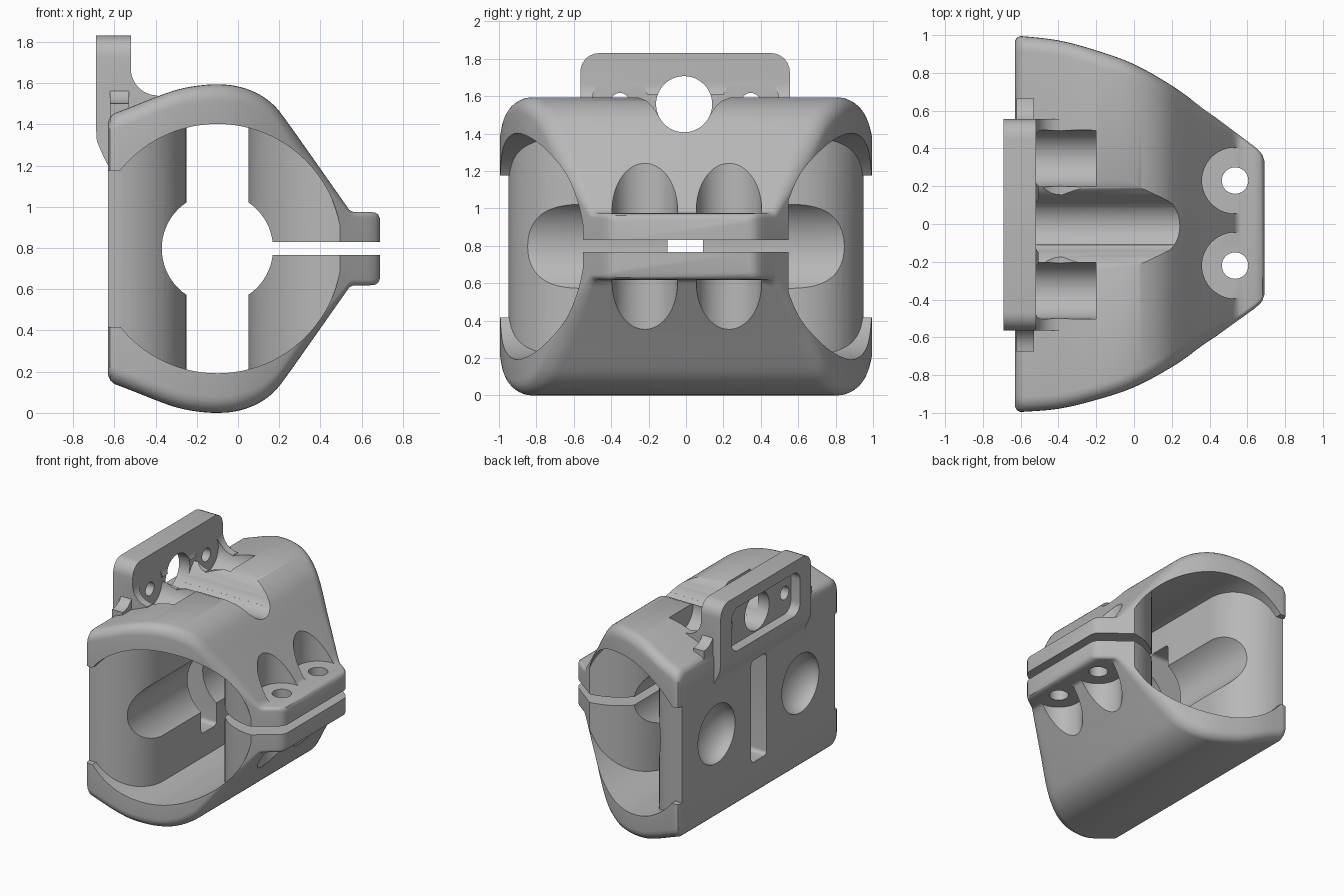
import bpy, bmesh
from math import cos, sin, pi, radians

if "Cube" in bpy.data.objects:
    bpy.data.objects.remove(bpy.data.objects["Cube"])

ZC = 0.797  # height of the clamp axis
grey = bpy.data.materials.new("plain grey")
grey.use_nodes = True
grey.diffuse_color = (0.48, 0.48, 0.48, 1)
grey.node_tree.nodes["Principled BSDF"].inputs["Base Color"].default_value = grey.diffuse_color


def make_object(name, bm):
    bmesh.ops.recalc_face_normals(bm, faces=bm.faces)
    mesh = bpy.data.meshes.new(name)
    bm.to_mesh(mesh)
    bm.free()
    obj = bpy.data.objects.new(name, mesh)
    bpy.context.collection.objects.link(obj)
    return obj


def arc(cx, cy, r, a0=0, a1=360, n=64):
    closed = abs(a1 - a0) == 360
    steps = n if closed else n + 1
    angles = [radians(a0 + (a1 - a0) * i / n) for i in range(steps)]
    return [(cx + r * cos(a), cy + r * sin(a)) for a in angles]


def place(axis, p, t):
    return {"x": (t, p[0], p[1]), "y": (p[0], t, p[1]), "z": (p[0], p[1], t)}[axis]


def prism(name, points, axis, start, end):
    bm = bmesh.new()
    a, b = ([bm.verts.new(place(axis, p, t)) for p in points] for t in (start, end))
    bm.faces.new(a)
    bm.faces.new(b)
    for i in range(len(a)):
        j = (i + 1) % len(a)
        bm.faces.new((a[i], a[j], b[j], b[i]))
    return make_object(name, bm)


def box_points(x0, x1, y0, y1):
    return [(x0, y0), (x1, y0), (x1, y1), (x0, y1)]


def rounded_points(x0, x1, y0, y1, r):
    corners = ((x1 - r, y1 - r, 0), (x0 + r, y1 - r, 90),
               (x0 + r, y0 + r, 180), (x1 - r, y0 + r, 270))
    return [p for cx, cy, a in corners for p in arc(cx, cy, r, a, a + 90, 6)]


def combine(target, other, operation):
    mod = target.modifiers.new("shape", "BOOLEAN")
    mod.operation = operation
    mod.solver = "EXACT"
    mod.object = other
    bpy.context.view_layer.objects.active = target
    bpy.ops.object.modifier_apply(modifier=mod.name)
    bpy.data.objects.remove(other)


def cut(target, *shape):
    combine(target, prism("cutter", *shape), "DIFFERENCE")


def curve_value(keys, x):
    # Smooth interpolation through (x, value) keys
    def slope(k):
        a, b = keys[max(k - 1, 0)], keys[min(k + 1, len(keys) - 1)]
        return (b[1] - a[1]) / (b[0] - a[0])
    for k in range(len(keys) - 1):
        (x0, v0), (x1, v1) = keys[k], keys[k + 1]
        if x <= x1 + 1e-6:
            d = x1 - x0
            t = (x - x0) / d
            return (v0 * (2 * t**3 - 3 * t**2 + 1) + v1 * (3 * t**2 - 2 * t**3)
                    + d * slope(k) * (t**3 - 2 * t**2 + t) + d * slope(k + 1) * (t**3 - t**2))
    return keys[-1][1]


# Clamp body: rounded rectangles lofted along x, running out into the flat ears
WIDTH = [(-.63, .998), (-.4, .975), (-.2, .925), (0, .855), (.2, .745),
         (.35, .64), (.5, .53), (.69, .39)]
HEIGHT = [(-.63, .645), (-.5, .695), (-.4, .735), (-.3, .77), (-.2, .79), (-.1, .797),
          (0, .787), (.1, .75), (.18, .69), (.25, .6)]


def half_height(x):
    if x <= .25:
        return curve_value(HEIGHT, x)
    return max(.178, .6 - (x - .25) * 1.42)


stations = [(-.63, .03), (-.62, .01)]
stations += [(-.6 + 1.24 * i / 62, 0) for i in range(63)]
stations += [(.665, .003), (.68, .012), (.69, .035)]
bm = bmesh.new()
rings = []
for x, inset in stations:
    w, h = curve_value(WIDTH, x) - inset, half_height(x) - inset
    mid = -.02 * (x + .6) / 1.3
    r = min(.08, h * .16)
    rings.append([bm.verts.new((x, y, z)) for y, z in
                  rounded_points(mid - w, mid + w, ZC - h, ZC + h, r)])
for a, b in zip(rings, rings[1:]):
    for i in range(len(a)):
        j = (i + 1) % len(a)
        bm.faces.new((a[i], a[j], b[j], b[i]))
bm.faces.new(rings[0])
bm.faces.new(rings[-1])
body = make_object("clamp_body", bm)

# Upright mounting plate with a concave foot and rounded top corners
foot = arc(-.39, 1.67, .13, 180, 270, 8)
plate = prism("mounting_plate",
              [(-.69, 1.83), (-.52, 1.83)] + foot +
              [(-.39, 1.45), (-.55, 1.3), (-.6, 1.19), (-.625, 1.19), (-.66, 1.26),
               (-.685, 1.32), (-.69, 1.4)], "y", -.565, .555)
bm = bmesh.new()
bm.from_mesh(plate.data)
top_edges = [e for e in bm.edges if all(v.co.z > 1.82 for v in e.verts)
             and abs(e.verts[0].co.y - e.verts[1].co.y) < .01]
bmesh.ops.bevel(bm, geom=top_edges, offset=.1, segments=6, profile=.5, affect="EDGES")
bmesh.ops.recalc_face_normals(bm, faces=bm.faces)
bm.to_mesh(plate.data)
bm.free()
combine(body, plate, "UNION")

# Concave gussets beside the plate
for side in (-1, 1):
    outline = arc(.67, 1.63, .13, 180, 270, 6) + [(.67, 1.4), (.5, 1.4), (.5, 1.63)]
    gusset = prism("gusset", [(side * y - .005, z) for y, z in outline], "x", -.622, -.53)
    combine(body, gusset, "UNION")

# Cavity: round along y, narrowed to a flared slot by the inner columns
round_part = [p for p in arc(-.1, ZC, .605, -180, 180, 96) if p[0] > -.57]
cavity = prism("cavity", [(-.9, ZC - .38)] + [(-.57, ZC - .38)] + round_part
               + [(-.57, ZC + .38), (-.9, ZC + .38)], "y", -1.15, 1.15)
half = (arc(-.63, .57, .38, 0, 90, 16) + [(-.9, .95), (-.9, 1.2), (.7, 1.2), (.7, .55)]
        + arc(.5, .1, .45, 90, 180, 16))
plan = half + [(x, -y) for x, y in reversed(half)]
combine(cavity, prism("plan", plan, "z", 0, 1.7), "INTERSECT")
combine(body, cavity, "DIFFERENCE")

# Central bore, clamp split and slot in the rear wall
cut(body, arc(-.1, ZC, .27), "y", -1.3, 1.3)
cut(body, box_points(.1, .9, ZC - .031, ZC + .033), "y", -1.3, 1.3)
cut(body, rounded_points(-.1, .09, .4, 1.2, .03), "x", -.9, -.1)

# Plate recess and its large centre hole, flaring into a groove over the top
cut(body, rounded_points(-.43, .42, 1.4, 1.74, .08), "x", -.9, -.61)
cut(body, arc(-.01, 1.557, .15), "x", -.9, .6)
flank = [(.1, 1.445), (.14, 1.5), (.165, 1.54), (.2, 1.575), (.25, 1.595), (.3, 1.61)]
flare = flank + [(-y, z) for y, z in reversed(flank)]
cut(body, [(y - .01, z) for y, z in flare], "x", -.517, .6)

for side in (-1, 1):
    # Small plate holes and the clearance pockets in front of them
    y = side * .35 - .003
    cut(body, arc(y, 1.565, .052, n=32), "x", -.9, -.4)
    cut(body, arc(y, 1.57, .15), "x", -.519, -.2)
    # Ear bolt holes with reliefs above and below
    y = side * .225 + .005
    cut(body, arc(.535, y, .07, n=40), "z", .4, 1.2)
    cut(body, arc(.535, y, .175), "z", ZC + .179, 1.9)
    cut(body, arc(.535, y, .175), "z", -.2, ZC - .179)
    # Round dimple in the rear wall
    bm = bmesh.new()
    bmesh.ops.create_uvsphere(bm, u_segments=40, v_segments=20, radius=.23)
    for v in bm.verts:
        v.co.x = v.co.x * .65 - .63
        v.co.y += side * .52
        v.co.z += ZC
    combine(body, make_object("dimple", bm), "DIFFERENCE")

body.data.materials.clear()
body.data.materials.append(grey)
for poly in body.data.polygons:
    poly.material_index = 0
bpy.ops.object.select_all(action="DESELECT")
body.select_set(True)
bpy.context.view_layer.objects.active = body
bpy.ops.object.shade_smooth_by_angle(angle=radians(32))
